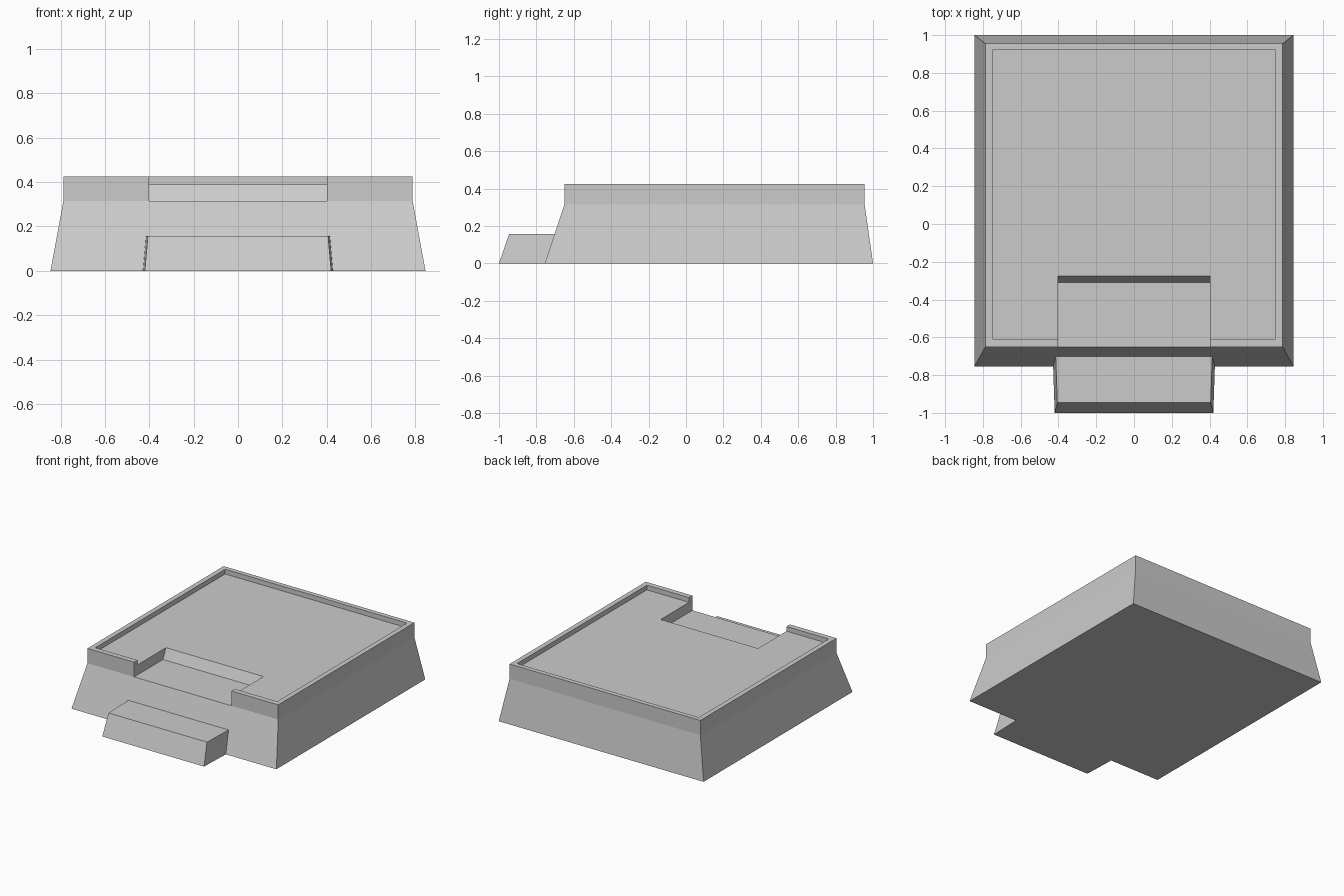
import bpy
import bmesh

if "Cube" in bpy.data.objects:
    bpy.data.objects.remove(bpy.data.objects["Cube"])


def loft(name, rings):
    """Skin a stack of four-point rings and cap both ends."""
    bm = bmesh.new()
    loops = [[bm.verts.new(p) for p in ring] for ring in rings]
    for a, b in zip(loops, loops[1:]):
        for i in range(4):
            j = (i + 1) % 4
            bm.faces.new((a[i], a[j], b[j], b[i]))
    bm.faces.new(loops[0][::-1])
    bm.faces.new(loops[-1])
    bmesh.ops.recalc_face_normals(bm, faces=bm.faces)
    mesh = bpy.data.meshes.new(name)
    bm.to_mesh(mesh)
    bm.free()
    obj = bpy.data.objects.new(name, mesh)
    bpy.context.collection.objects.link(obj)
    return obj


def rect(front_half, back_half, y0, y1, z):
    return [(-front_half, y0, z), (front_half, y0, z),
            (back_half, y1, z), (-back_half, y1, z)]


# Platform: battered walls, upright band, low rim and recessed floor
platform = loft("platform", [
    rect(0.845, 0.845, -0.755, 1.0, 0.0),
    rect(0.787, 0.787, -0.65, 0.955, 0.315),
    rect(0.787, 0.787, -0.65, 0.955, 0.425),
    rect(0.75, 0.75, -0.61, 0.92, 0.425),
    rect(0.75, 0.75, -0.61, 0.92, 0.39),
])

# Entrance notch with a sloping back wall, cut through the front rim
cutter = loft("notch_cutter", [
    rect(0.402, 0.402, -0.9, -0.31, 0.315),
    rect(0.402, 0.402, -0.9, -0.226, 0.495),
])
cutter.hide_render = True
cut = platform.modifiers.new("entrance_notch", 'BOOLEAN')
cut.operation = 'DIFFERENCE'
cut.solver = 'EXACT'
cut.object = cutter
bpy.context.view_layer.objects.active = platform
bpy.ops.object.modifier_apply(modifier=cut.name)
bpy.data.objects.remove(cutter, do_unlink=True)

# Front step, its back following the slope of the platform wall
loft("front_step", [
    rect(0.42, 0.428, -1.0, -0.755, 0.0),
    rect(0.406, 0.414, -0.946, -0.702, 0.158),
])
